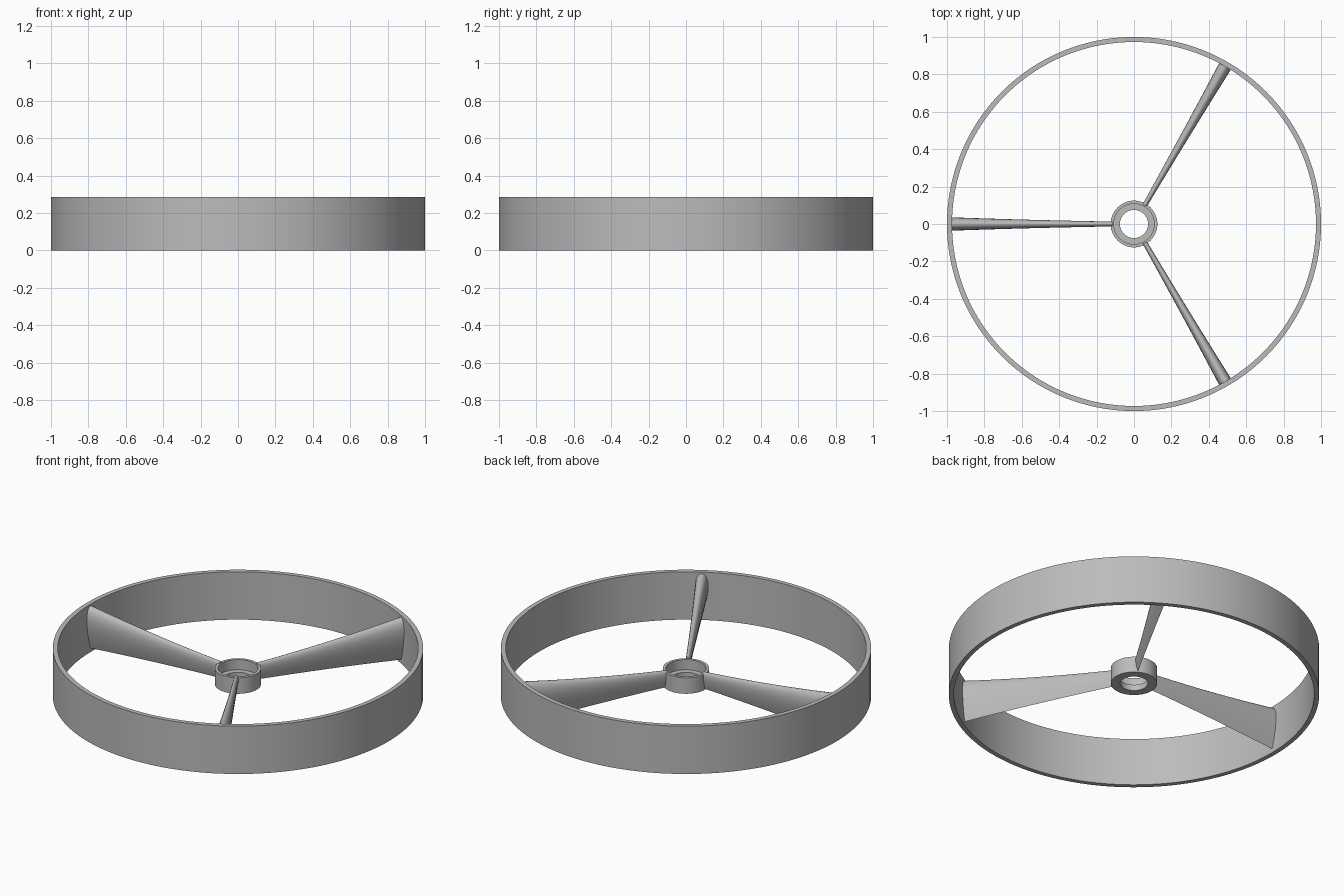
import bpy, bmesh
from math import sin, cos, pi, radians, sqrt

cube = bpy.data.objects.get("Cube")
if cube:
    bpy.data.objects.remove(cube)

grey = bpy.data.materials.new("plain grey")
grey.use_nodes = True
colour = (0.5, 0.5, 0.5, 1)
grey.diffuse_color = colour
grey.node_tree.nodes["Principled BSDF"].inputs["Base Color"].default_value = colour


def finish(name, bm):
    bmesh.ops.recalc_face_normals(bm, faces=bm.faces)
    mesh = bpy.data.meshes.new(name)
    bm.to_mesh(mesh)
    bm.free()
    mesh.materials.append(grey)
    obj = bpy.data.objects.new(name, mesh)
    bpy.context.collection.objects.link(obj)
    bpy.ops.object.select_all(action='DESELECT')
    obj.select_set(True)
    bpy.context.view_layer.objects.active = obj
    bpy.ops.object.shade_smooth_by_angle(angle=radians(35))
    return obj


def bridge(bm, a, b):
    for i in range(len(a)):
        j = (i + 1) % len(a)
        bm.faces.new((a[i], a[j], b[j], b[i]))


def lathe(name, profile, steps):
    """Revolve a closed (radius, height) profile around z."""
    bm = bmesh.new()
    rings = [[bm.verts.new((r * cos(2 * pi * s / steps), r * sin(2 * pi * s / steps), z))
              for r, z in profile] for s in range(steps)]
    for s in range(steps):
        bridge(bm, rings[s], rings[(s + 1) % steps])
    return finish(name, bm)


def foil(t):
    """Half thickness of a unit foil, blunt at t = 0 and sharp at t = 1."""
    return 1.485 * sqrt(t) - 0.63 * t - 1.758 * t**2 + 1.4215 * t**3 - 0.5185 * t**4


def blade(name, angle, sections=16, points=14):
    """Loft an upright foil, blunt edge up, widening from hub to rim."""
    bm = bmesh.new()
    ts = [(1 - cos(pi * i / points)) / 2 for i in range(points + 1)]
    outline = [(t, foil(t)) for t in ts] + [(t, -foil(t)) for t in ts[-2:0:-1]]
    loops = []
    for s in range(sections + 1):
        f = s / sections
        radius = 0.115 + f * 0.867
        grow = 0.65 * f + 0.35 * f * f
        top = 0.175 + 0.102 * grow
        bottom = 0.075 - 0.052 * grow
        half = 0.013 + 0.023 * grow
        loops.append([bm.verts.new((radius * cos(angle) - w * 2 * half * sin(angle),
                                    radius * sin(angle) + w * 2 * half * cos(angle),
                                    top + (bottom - top) * t)) for t, w in outline])
    for a, b in zip(loops, loops[1:]):
        bridge(bm, a, b)
    bm.faces.new(loops[0])
    bm.faces.new(loops[-1])
    return finish(name, bm)


# Outer rim
lathe("outer_rim", [(0.973, 0), (1, 0), (1, 0.285), (0.973, 0.285)], 128)

# Hub with a wide recess above a smaller through hole
lathe("hub", [(0.075, 0.07), (0.125, 0.07), (0.125, 0.165),
              (0.108, 0.165), (0.108, 0.105), (0.075, 0.105)], 64)

# Three evenly spaced blades
for i, label in enumerate(("back_blade", "side_blade", "front_blade")):
    blade(label, radians(60 + 120 * i))
